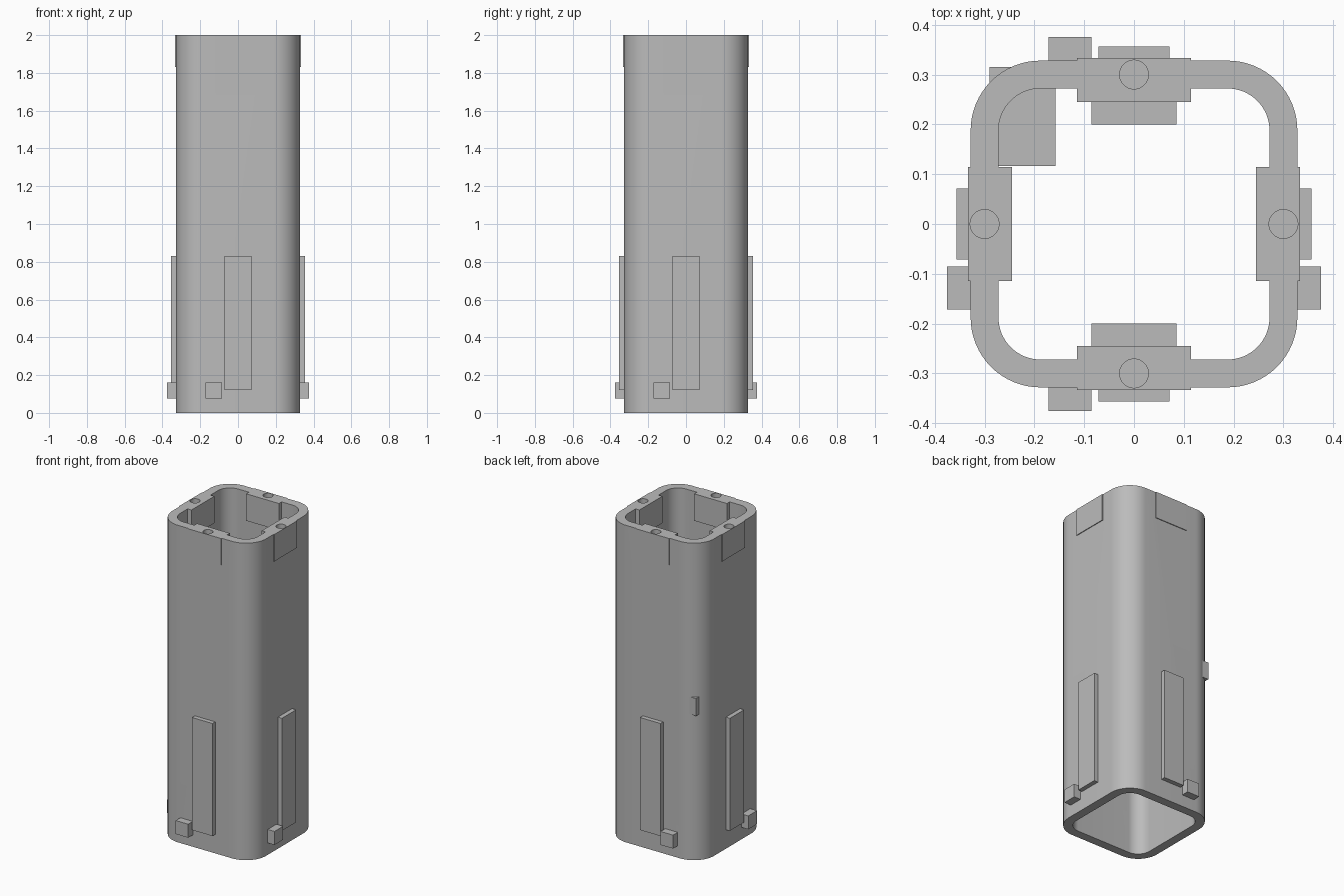
import bpy, bmesh, math
from mathutils import Matrix

cube = bpy.data.objects.get("Cube")
if cube:
    bpy.data.objects.remove(cube, do_unlink=True)

HEIGHT = 2.0
OUTER, INNER = 0.328, 0.272      # half widths of the tube
CORNER = 0.188                   # centre of the rounded corners
SIDES = {"front": 0, "right_side": 90, "back": 180, "left_side": 270}

grey = bpy.data.materials.new("plain grey")
grey.use_nodes = True
grey.diffuse_color = (0.5, 0.5, 0.5, 1)
grey.node_tree.nodes["Principled BSDF"].inputs["Base Color"].default_value = (0.5, 0.5, 0.5, 1)


def finish(name, bm):
    bmesh.ops.recalc_face_normals(bm, faces=bm.faces)
    mesh = bpy.data.meshes.new(name)
    bm.to_mesh(mesh)
    bm.free()
    mesh.materials.append(grey)
    ob = bpy.data.objects.new(name, mesh)
    bpy.context.collection.objects.link(ob)
    return ob


def box(name, x, y, z, angle=0):
    """Box from (low, high) ranges, turned about the vertical axis."""
    bm = bmesh.new()
    bmesh.ops.create_cube(bm, size=1)
    for v in bm.verts:
        for i, (low, high) in enumerate((x, y, z)):
            v.co[i] = low if v.co[i] < 0 else high
    bm.transform(Matrix.Rotation(math.radians(angle), 4, "Z"))
    return finish(name, bm)


def rounded_square(half, steps=16):
    radius = half - CORNER
    points = []
    for quarter, (sx, sy) in enumerate(((1, 1), (-1, 1), (-1, -1), (1, -1))):
        for i in range(steps + 1):
            a = math.radians(90) * (quarter + i / steps)
            points.append((sx * CORNER + radius * math.cos(a),
                           sy * CORNER + radius * math.sin(a)))
    return points


def tube(name, top):
    bm = bmesh.new()
    rings = [[bm.verts.new((x, y, z)) for x, y in rounded_square(half)]
             for half, z in ((OUTER, 0), (OUTER, top), (INNER, top), (INNER, 0))]
    n = len(rings[0])
    for a, b in zip(rings, rings[1:] + rings[:1]):
        for i in range(n):
            j = (i + 1) % n
            bm.faces.new((a[i], a[j], b[j], b[i]))
    return finish(name, bm)


def combine(ob, tool, operation):
    tool.hide_render = True
    mod = ob.modifiers.new(operation.title(), "BOOLEAN")
    mod.operation, mod.object, mod.solver = operation, tool, "EXACT"
    bpy.context.view_layer.objects.active = ob
    bpy.ops.object.modifier_apply(modifier=mod.name)
    bpy.data.objects.remove(tool, do_unlink=True)


# Tube with thickened mounting pads, trimmed level at the top
body = tube("tube_body", HEIGHT + 0.05)
for side, angle in SIDES.items():
    combine(body, box("pad", (-0.114, 0.114), (-0.333, -0.245),
                      (1.83, HEIGHT + 0.1), angle), "UNION")
combine(body, box("trim", (-1, 1), (-1, 1), (HEIGHT, HEIGHT + 0.5)), "DIFFERENCE")

# Screw hole in each pad
for angle in SIDES.values():
    bm = bmesh.new()
    bmesh.ops.create_cone(bm, cap_ends=True, segments=32, radius1=0.029, radius2=0.029,
                          depth=0.2, matrix=Matrix.Translation((0, -0.3, HEIGHT)))
    bm.transform(Matrix.Rotation(math.radians(angle), 4, "Z"))
    combine(body, finish("hole", bm), "DIFFERENCE")

bpy.ops.object.select_all(action="DESELECT")
body.select_set(True)
bpy.context.view_layer.objects.active = body
bpy.ops.object.shade_smooth_by_angle(angle=math.radians(30))

# Raised strip low on each side
for side, angle in SIDES.items():
    box(side + "_strip", (-0.071, 0.071), (-0.356, -0.3), (0.12, 0.83), angle)

# Small lug beside each strip; front and back share x, the two sides share y
for side, angle in SIDES.items():
    span = (-0.172, -0.085) if side in ("front", "right_side") else (0.085, 0.172)
    box(side + "_lug", span, (-0.375, -0.3), (0.075, 0.16), angle)

# Blocks on the inner front and back walls, and one through a rear corner
for side in ("front", "back"):
    box(side + "_inner_block", (-0.085, 0.085), (-0.28, -0.2), (0.92, 1.08), SIDES[side])
box("corner_block", (-0.29, -0.158), (0.116, 0.315), (0.92, 1.03))
